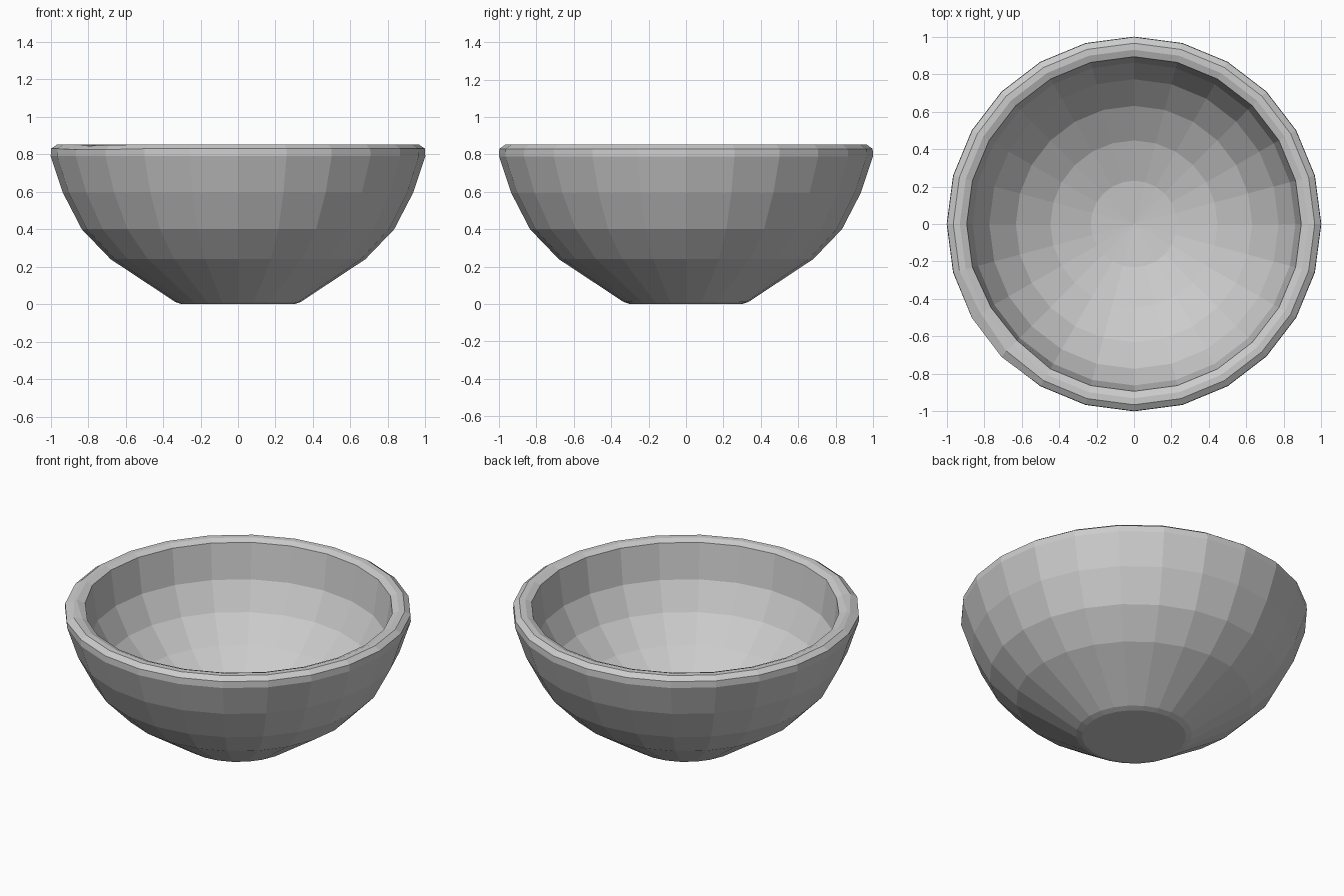
import bpy, bmesh, random
from math import sin, cos, radians, pi

if "Cube" in bpy.data.objects:
    bpy.data.objects.remove(bpy.data.objects["Cube"])

SIDES = 24
random.seed(4)


def arc(radius, depth, z_top, degrees):
    """Points along a squashed hemisphere, as (radius, height)."""
    return [(radius * sin(radians(a)), z_top - depth * cos(radians(a))) for a in degrees]


# Profile: flat foot, curved outer wall, rounded rim, curved inner wall
foot = [(0.30, 0.0), (0.335, 0.012)]
outer = [(0.68, 0.24), (0.834, 0.40), (0.935, 0.595), (1.0, 0.79)]
rim = [(0.998, 0.83), (0.965, 0.853), (0.93, 0.853), (0.893, 0.838)]
inner = arc(0.892, 0.694, 0.797, (75, 60, 45, 30, 15))
profile = foot + outer + rim + inner

# Lathe the profile into rings, closed by the foot and the inner centre
bm = bmesh.new()
rings = [[bm.verts.new((r * cos(2 * pi * i / SIDES), r * sin(2 * pi * i / SIDES), z))
          for i in range(SIDES)] for r, z in profile]
for a, b in zip(rings, rings[1:]):
    for i in range(SIDES):
        j = (i + 1) % SIDES
        bm.faces.new((a[i], a[j], b[j], b[i]))
bm.faces.new(rings[0][::-1])
centre = bm.verts.new((0, 0, 0.103))
for i in range(SIDES):
    bm.faces.new((rings[-1][i], rings[-1][(i + 1) % SIDES], centre))

# Worn patch on the front left of the rim
first_rim = len(foot) + len(outer)
for ring in rings[first_rim:first_rim + len(rim)]:
    for i in (14, 15):
        ring[i].co.x += random.uniform(-0.005, 0.015)
        ring[i].co.y += random.uniform(-0.005, 0.015)
        ring[i].co.z -= random.uniform(0.0, 0.012)

bmesh.ops.recalc_face_normals(bm, faces=bm.faces)
mesh = bpy.data.meshes.new("bowl")
bm.to_mesh(mesh)
bm.free()
bpy.context.collection.objects.link(bpy.data.objects.new("bowl", mesh))
